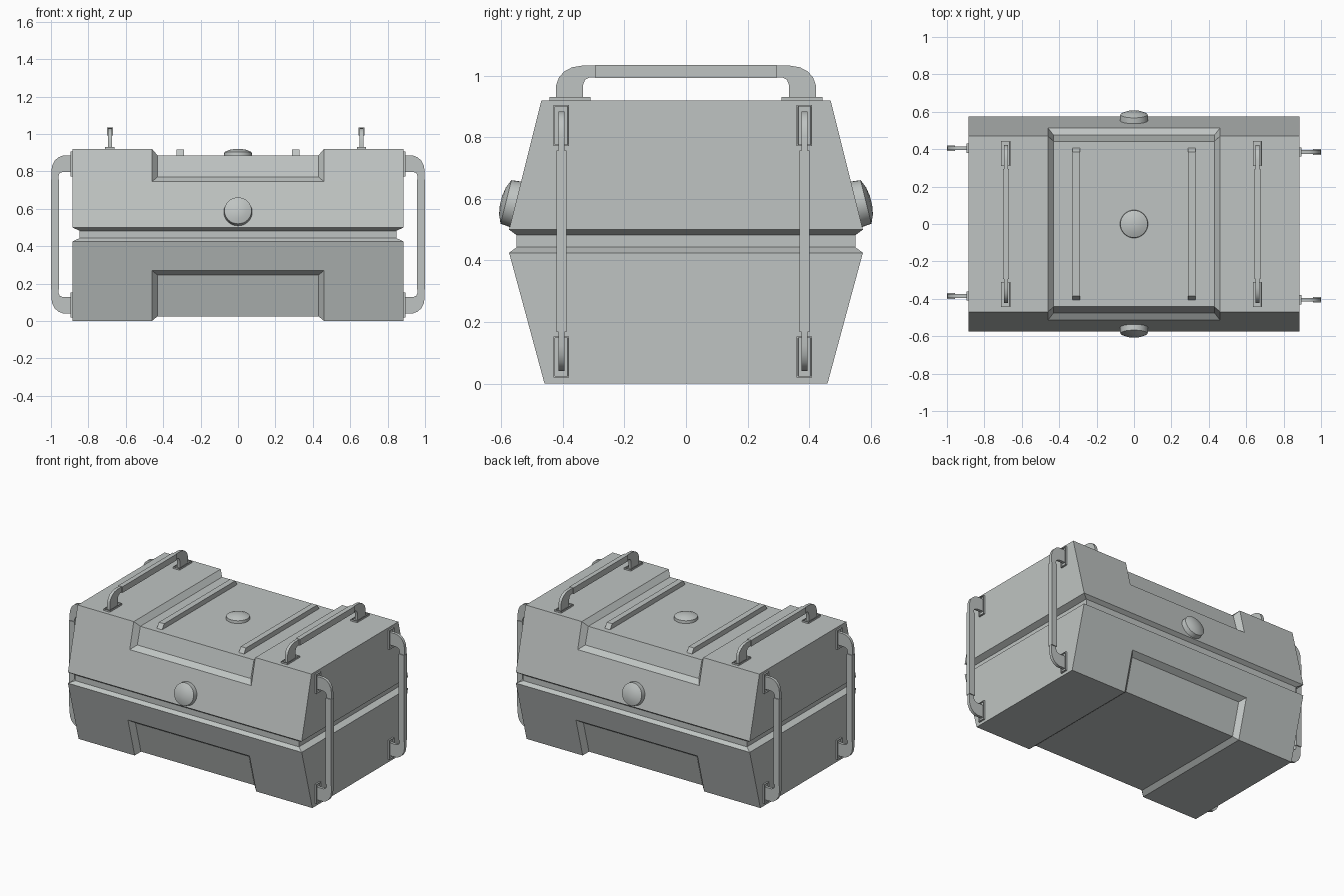
import bpy, bmesh, math
from mathutils import Matrix, Vector

cube = bpy.data.objects.get("Cube")
if cube:
    bpy.data.objects.remove(cube, do_unlink=True)

grey = bpy.data.materials.new("light grey metal")
grey.use_nodes = True
COLOUR = (0.52, 0.55, 0.54, 1)
grey.diffuse_color = COLOUR
grey.node_tree.nodes["Principled BSDF"].inputs["Base Color"].default_value = COLOUR


def finish(bm, name, matrix=None, smooth=None):
    bmesh.ops.remove_doubles(bm, verts=bm.verts, dist=0.0005)
    bmesh.ops.recalc_face_normals(bm, faces=bm.faces)
    mesh = bpy.data.meshes.new(name)
    bm.to_mesh(mesh)
    bm.free()
    mesh.materials.append(grey)
    ob = bpy.data.objects.new(name, mesh)
    bpy.context.collection.objects.link(ob)
    if matrix:
        ob.matrix_world = matrix
    if smooth:
        bpy.ops.object.select_all(action='DESELECT')
        ob.select_set(True)
        bpy.context.view_layer.objects.active = ob
        bpy.ops.object.shade_smooth_by_angle(angle=math.radians(smooth))
    return ob


def loft(bm, rings):
    """Skin a list of equal closed rings and cap both ends."""
    rows = [[bm.verts.new(p) for p in ring] for ring in rings]
    n = len(rows[0])
    for a, b in zip(rows, rows[1:]):
        for i in range(n):
            j = (i + 1) % n
            bm.faces.new((a[i], a[j], b[j], b[i]))
    bm.faces.new(rows[0])
    bm.faces.new(rows[-1])


def prism(bm, outline, half):
    loft(bm, [[(s * half, y, z) for y, z in outline] for s in (-1, 1)])


# Shells: plain ends with a shallow panel sunk across the middle
HALF_X, RIM_X, PANEL_X = 0.885, 0.46, 0.43


def shell(name, plain, sunk):
    def ring(x, side):
        return [(x, y, z) for y, z in side] + [(x, -y, z) for y, z in reversed(side)]
    stations = [(-HALF_X, plain), (-RIM_X, plain), (-PANEL_X, sunk),
                (PANEL_X, sunk), (RIM_X, plain), (HALF_X, plain)]
    bm = bmesh.new()
    loft(bm, [ring(x, side) for x, side in stations])
    bmesh.ops.dissolve_degenerate(bm, dist=0.0005, edges=bm.edges)
    finish(bm, name)


edge, lip = (0.575, 0.5), (0.514, 0.745)
shell("lid_shell", [edge, lip, lip, (0.47, 0.92)],
      [edge, lip, (0.475, 0.77), (0.442, 0.885)])
edge, lip = (0.575, 0.425), (0.533, 0.27)
shell("base_shell", [edge, lip, lip, (0.46, 0)],
      [edge, lip, (0.495, 0.245), (0.435, 0.025)])

# Grooved seam band between lid and base
bm = bmesh.new()
loft(bm, [[(sx * (HALF_X - d), sy * (0.575 - d * 0.65), z)
           for sx, sy in ((-1, -1), (1, -1), (1, 1), (-1, 1))]
          for z, d in ((0.425, 0), (0.443, 0.038), (0.482, 0.038), (0.5, 0))])
finish(bm, "seam_band")


# Handles: two framed mounts, two bent elbows and a straight grip
ELBOW = [(0.422, 0.002), (0.422, 0.05), (0.413, 0.075), (0.395, 0.095), (0.37, 0.108),
         (0.34, 0.113), (0.28, 0.113), (0.28, 0.075), (0.313, 0.075), (0.328, 0.068),
         (0.335, 0.05), (0.335, 0.002)]


def handle(name, matrix):
    bm = bmesh.new()
    for s in (-1, 1):
        prism(bm, [(s * u, h) for u, h in ELBOW], 0.01)
    finish(bm, name + "_elbows", matrix, 40)

    bm = bmesh.new()
    prism(bm, [(-0.295, 0.073), (0.295, 0.073), (0.295, 0.115), (-0.295, 0.115)], 0.016)
    finish(bm, name + "_grip", matrix)

    bm = bmesh.new()
    for s in (-1, 1):
        prism(bm, [(s * u, h) for u, h in ((0.31, 0), (0.443, 0), (0.443, 0.011), (0.31, 0.011))],
              0.025)
    bmesh.ops.recalc_face_normals(bm, faces=bm.faces)
    tops = [f for f in bm.faces if f.normal.z > 0.9]
    bmesh.ops.inset_individual(bm, faces=tops, thickness=0.006)
    inner = bmesh.ops.inset_individual(bm, faces=tops, thickness=0.001, depth=-0.008)
    finish(bm, name + "_mounts", matrix)


for side, x in (("left", 0.66), ("right", -0.685)):
    handle(side + "_top_handle", Matrix.Translation((x, 0, 0.92)))

for side, turn in (("left", 0), ("right", math.pi)):
    for place, y in (("front", -0.405), ("back", 0.385)):
        # local x -> y, local y -> z, local z -> outward x
        axes = Matrix(((0, 0, 1, HALF_X), (1, 0, 0, y), (0, 1, 0, 0.4625), (0, 0, 0, 1)))
        label = place if turn == 0 else {"front": "back", "back": "front"}[place]
        handle(f"{side}_{label}_side_handle", Matrix.Rotation(turn, 4, 'Z') @ axes)


# Domed round buttons on the front, back and top
def button(name, position, normal):
    bm = bmesh.new()
    count = 32
    loft(bm, [[(r * math.cos(2 * math.pi * i / count), r * math.sin(2 * math.pi * i / count), h)
               for i in range(count)]
              for r, h in ((0.077, -0.01), (0.073, 0.03), (0.045, 0.042), (0.015, 0.047))])
    turn = Vector(normal).to_track_quat('Z', 'Y').to_matrix().to_4x4()
    finish(bm, name, Matrix.Translation(position) @ turn, 35)


button("front_button", (0, -0.556, 0.583), (0, -0.42, 0.105))
button("back_button", (0, 0.556, 0.583), (0, 0.42, 0.105))
button("top_button", (0, 0, 0.873), (0, 0, 1))

# Ribs with sloped ends along the sunk top panel
for side, x in (("left", 0.31), ("right", -0.31)):
    bm = bmesh.new()
    prism(bm, [(-0.41, 0.88), (0.41, 0.88), (0.385, 0.918), (-0.385, 0.918)], 0.02)
    finish(bm, side + "_rib", Matrix.Translation((x, 0, 0)))
